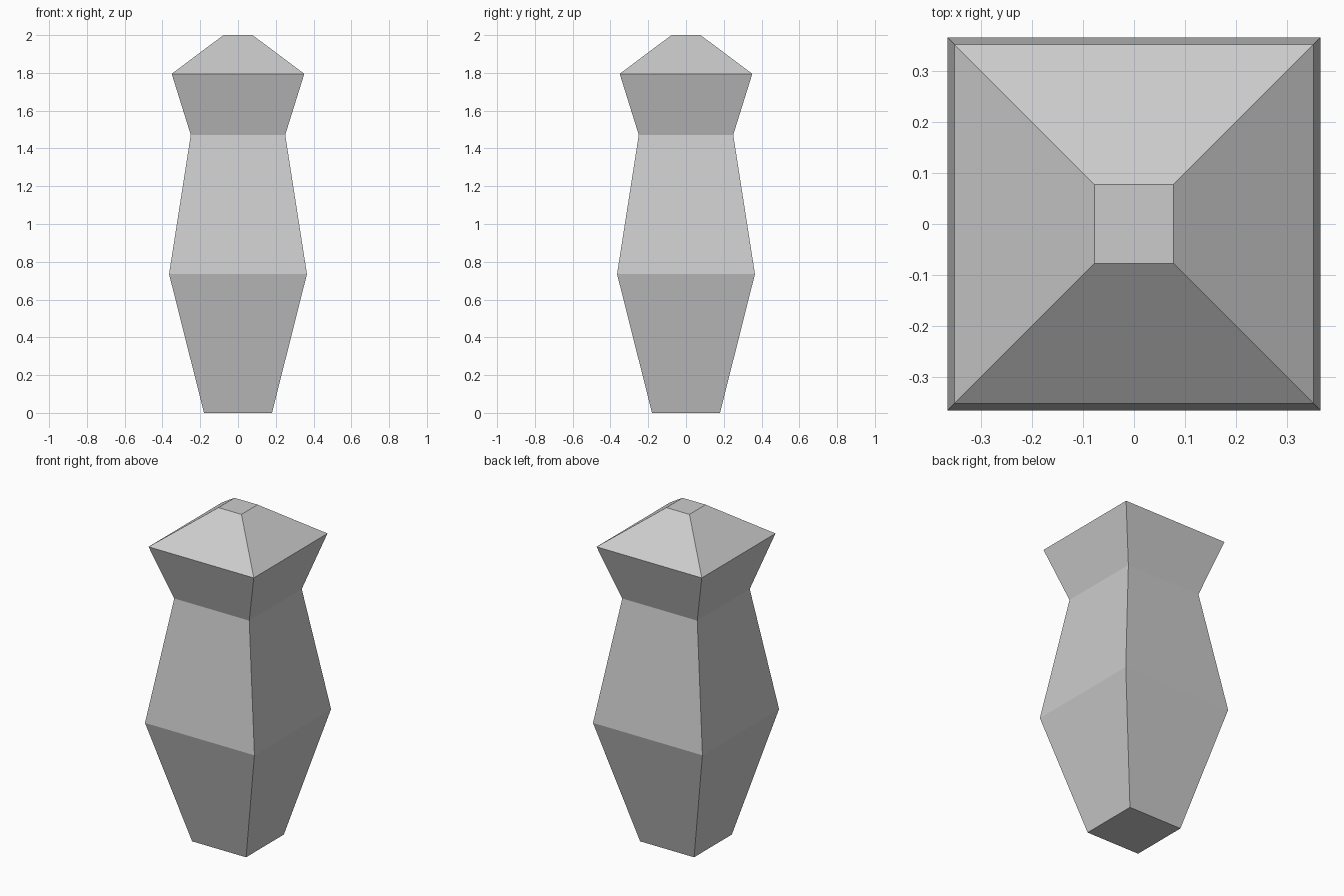
import bpy
import bmesh

if "Cube" in bpy.data.objects:
    bpy.data.objects.remove(bpy.data.objects["Cube"])

# Square profile rings: (height, half width)
PROFILE = [(0.0, 0.18), (0.735, 0.365), (1.472, 0.25), (1.795, 0.351), (2.0, 0.077)]
CORNERS = [(-1, -1), (1, -1), (1, 1), (-1, 1)]

# Faceted square post: stacked tapering sections, closed at both ends
bm = bmesh.new()
rings = [[bm.verts.new((sx * w, sy * w, z)) for sx, sy in CORNERS] for z, w in PROFILE]
for low, high in zip(rings, rings[1:]):
    for i in range(4):
        j = (i + 1) % 4
        bm.faces.new((low[i], low[j], high[j], high[i]))
bm.faces.new(rings[0][::-1])
bm.faces.new(rings[-1])
bmesh.ops.recalc_face_normals(bm, faces=bm.faces)

mesh = bpy.data.meshes.new("faceted_post")
bm.to_mesh(mesh)
bm.free()
bpy.context.collection.objects.link(bpy.data.objects.new("faceted_post", mesh))
